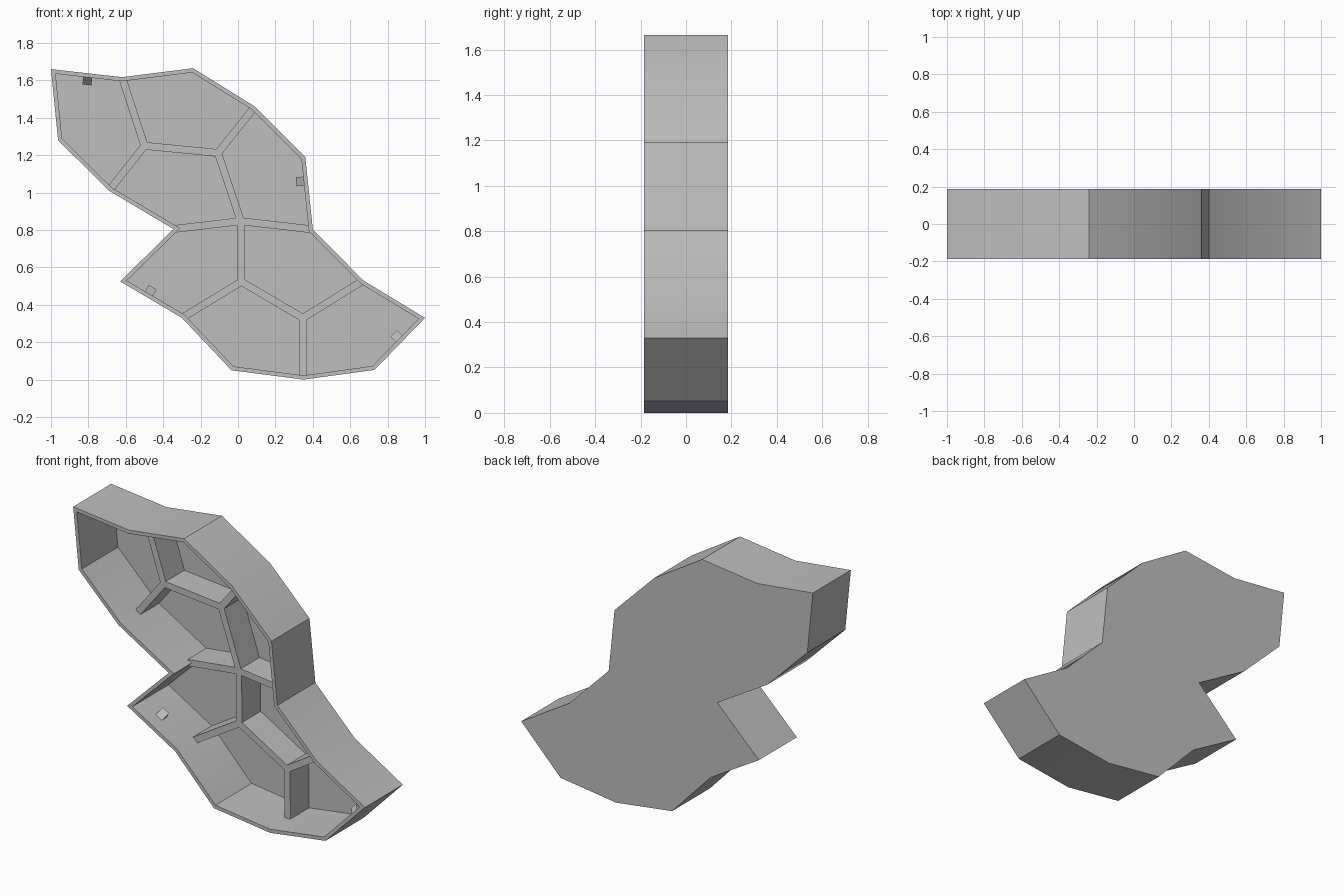
import bpy, bmesh, math
from mathutils import Vector

cube = bpy.data.objects.get("Cube")
if cube:
    bpy.data.objects.remove(cube)

HALF = 0.186       # half depth of the tray
WALL = 0.022       # wall thickness
FLOOR = 0.018      # back panel thickness
RIB_FRONT = -0.015
RIB_HALF = 0.02

grey = bpy.data.materials.new("plain grey")
grey.use_nodes = True
colour = (0.52, 0.52, 0.52, 1)
grey.diffuse_color = colour
grey.node_tree.nodes["Principled BSDF"].inputs["Base Color"].default_value = colour

# Outline in x, z
OUTLINE = [Vector(p) for p in [
    (-1, 1.66), (-.62, 1.617), (-.24, 1.665), (.09, 1.46), (.36, 1.19), (.4, .803),
    (.67, .53), (1, .33), (.73, .052), (.35, 0), (-.035, .05), (-.3, .33),
    (-.63, .525), (-.345, .805), (-.69, 1.01), (-.962, 1.28)]]


def finish(bm, name):
    bmesh.ops.recalc_face_normals(bm, faces=bm.faces)
    mesh = bpy.data.meshes.new(name)
    bm.to_mesh(mesh)
    bm.free()
    mesh.materials.append(grey)
    obj = bpy.data.objects.new(name, mesh)
    bpy.context.collection.objects.link(obj)
    bpy.ops.object.select_all(action='DESELECT')
    obj.select_set(True)
    bpy.context.view_layer.objects.active = obj
    bpy.ops.object.shade_smooth_by_angle(angle=math.radians(30))
    return obj


def inset(points, d):
    """Offset a clockwise outline inwards with mitred corners."""
    result = []
    for i, p in enumerate(points):
        a = (p - points[i - 1]).normalized()
        b = (points[(i + 1) % len(points)] - p).normalized()
        na, nb = Vector((a.y, -a.x)), Vector((b.y, -b.x))
        result.append(p + (na + nb) * d / (1 + na.dot(nb)))
    return result


# Open tray: outer wall, rim, inner wall, floor and back panel
bm = bmesh.new()
inner = inset(OUTLINE, WALL)
loops = [[bm.verts.new((p.x, y, p.y)) for p in pts] for pts, y in
         ((OUTLINE, HALF), (OUTLINE, -HALF), (inner, -HALF), (inner, HALF - FLOOR))]
for lo, hi in zip(loops, loops[1:]):
    for i in range(len(lo)):
        bm.faces.new((lo[i - 1], lo[i], hi[i], hi[i - 1]))
bm.faces.new(loops[0])
bm.faces.new(loops[-1])
finish(bm, "tray_shell")

# Ribs: inner hubs joined to each other and to outline corners
HUBS = [Vector(p) for p in [(-.5, 1.25), (-.107, 1.212), (.015, .847), (.018, .523), (.347, .33)]]
SPOKES = [(0, 1), (0, 14), (1, 3), (2, 13), (2, 5), (3, 11), (4, 6), (4, 9)]
nodes = list(HUBS)
links = [(i, i + 1) for i in range(len(HUBS) - 1)]
for hub, corner in SPOKES:
    end = OUTLINE[corner]
    links.append((hub, len(nodes)))
    nodes.append(end + (HUBS[hub] - end).normalized() * 0.014)

sides = {}     # (node, neighbour) -> the two mitred rib corners at that node
hub_polys = []
for n, p in enumerate(nodes):
    near = [b if a == n else a for a, b in links if n in (a, b)]
    if len(near) == 1:
        d = (nodes[near[0]] - p).normalized()
        perp = Vector((-d.y, d.x)) * RIB_HALF
        sides[n, near[0]] = (p - perp, p + perp)
        continue
    near.sort(key=lambda m: math.atan2((nodes[m] - p).y, (nodes[m] - p).x))
    dirs = [(nodes[m] - p).normalized() for m in near]
    mitres = []
    for i, a in enumerate(dirs):
        b = dirs[(i + 1) % len(dirs)]
        mitres.append(p + (a + b) * RIB_HALF / (a.x * b.y - a.y * b.x))
    hub_polys.append(mitres)
    for i, m in enumerate(near):
        sides[n, m] = (mitres[i - 1], mitres[i])

bm = bmesh.new()
polys = hub_polys + [sides[a, b][::-1] + sides[b, a][::-1] for a, b in links]
for poly in polys:
    bm.faces.new([bm.verts.new((p.x, RIB_FRONT, p.y)) for p in poly])
bmesh.ops.remove_doubles(bm, verts=bm.verts, dist=0.0005)
ext = bmesh.ops.extrude_face_region(bm, geom=bm.faces[:], use_keep_orig=True)
moved = [g for g in ext["geom"] if isinstance(g, bmesh.types.BMVert)]
bmesh.ops.translate(bm, verts=moved, vec=(0, HALF - FLOOR / 2 - RIB_FRONT, 0))
finish(bm, "divider_ribs")


# Small wedge catches on the inner walls, sloping out from the front
def catch(name, edge, x, z):
    a, b = OUTLINE[edge], OUTLINE[edge + 1]
    along = (b - a).normalized()
    normal = Vector((along.y, -along.x))
    base = a + along * (Vector((x, z)) - a).dot(along) + normal * (WALL - 0.004)
    bm = bmesh.new()
    ends = []
    for s in (-0.024, 0.024):
        profile = ((0, -0.1), (0.044, -0.055), (0, -0.055))
        pts = [(base + along * s + normal * out, y) for out, y in profile]
        ends.append([bm.verts.new((p.x, y, p.y)) for p, y in pts])
        bm.faces.new(ends[-1])
    for i in range(3):
        bm.faces.new((ends[0][i - 1], ends[0][i], ends[1][i], ends[1][i - 1]))
    finish(bm, name)


catch("upper_right_catch", 0, -.805, 1.6)
catch("upper_left_catch", 4, .335, 1.06)
catch("lower_left_catch", 7, .85, .23)
catch("lower_right_catch", 11, -.47, .47)
